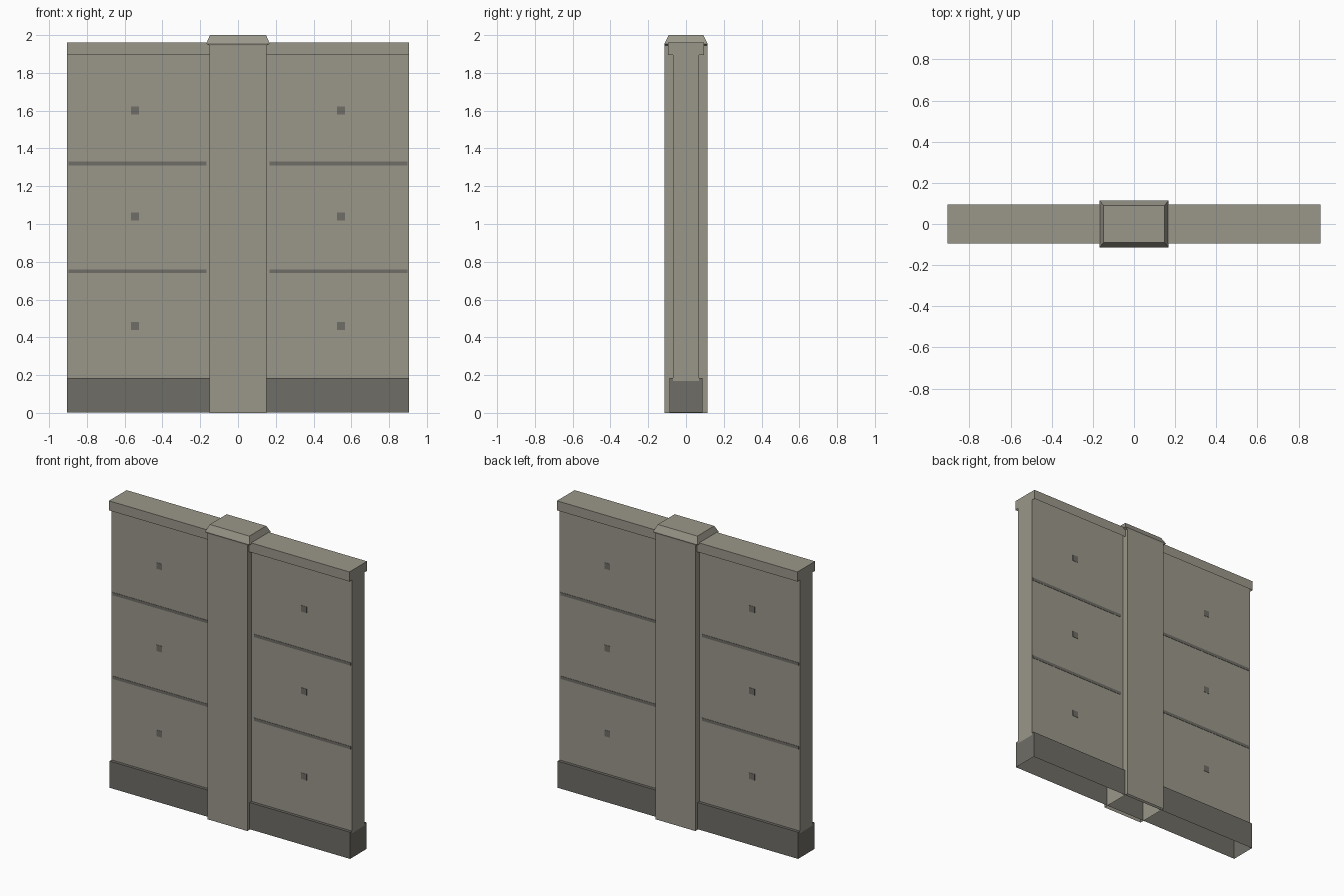
import bpy

if "Cube" in bpy.data.objects:
    bpy.data.objects.remove(bpy.data.objects["Cube"])


def material(name, rgb):
    m = bpy.data.materials.new(name)
    m.diffuse_color = (*rgb, 1.0)
    m.use_nodes = True
    m.node_tree.nodes["Principled BSDF"].inputs["Base Color"].default_value = m.diffuse_color
    return m


STONE = material("warm grey stone", (0.323, 0.309, 0.254))
DARK = material("dark grey stone", (0.159, 0.153, 0.133))


def loft(name, rings, mat, bottom=True):
    """Stack of centred rectangles (half x, half y, z), capped on top."""
    verts, faces = [], []
    for hx, hy, z in rings:
        verts += [(-hx, -hy, z), (hx, -hy, z), (hx, hy, z), (-hx, hy, z)]
    for r in range(len(rings) - 1):
        for i in range(4):
            a, b = r * 4 + i, r * 4 + (i + 1) % 4
            faces.append((a, b, b + 4, a + 4))
    n = len(verts)
    faces.append((n - 4, n - 3, n - 2, n - 1))
    if bottom:
        faces.append((3, 2, 1, 0))
    mesh = bpy.data.meshes.new(name)
    mesh.from_pydata(verts, [], faces)
    mesh.materials.append(mat)
    obj = bpy.data.objects.new(name, mesh)
    bpy.context.collection.objects.link(obj)
    return obj


def box(name, hx, hy, z0, z1, mat, bottom=True):
    return loft(name, [(hx, hy, z0), (hx, hy, z1)], mat, bottom)


HALF = 0.906   # half length of the wall
WALL_Y = 0.068  # half thickness of the panels

# Wall body, hollow plinth, overhanging coping
box("wall_panel", HALF, WALL_Y, 0.17, 1.93, STONE)
box("plinth", HALF, 0.088, 0.003, 0.185, DARK, bottom=False)
box("coping", HALF, 0.095, 1.895, 1.96, STONE, bottom=False)

# Central pillar and its bevelled cap
box("pillar", 0.15, 0.113, 0.0, 1.947, STONE, bottom=False)
loft("pillar_cap", [(0.15, 0.113, 1.945), (0.168, 0.115, 1.954),
                    (0.149, 0.091, 2.0)], STONE)

# Panel seams and tie holes on both faces and both bays
for y_side in (-1, 1):
    for x_side in (-1, 1):
        for z in (0.75, 1.32):
            seam = box("panel_seam", 0.365, 0.002, z - 0.01, z + 0.01, DARK)
            seam.location = (x_side * 0.533, y_side * WALL_Y, 0)
        for z in (0.46, 1.04, 1.60):
            hole = box("tie_hole", 0.021, 0.002, z - 0.021, z + 0.021, DARK)
            hole.location = (x_side * 0.545, y_side * WALL_Y, 0)
